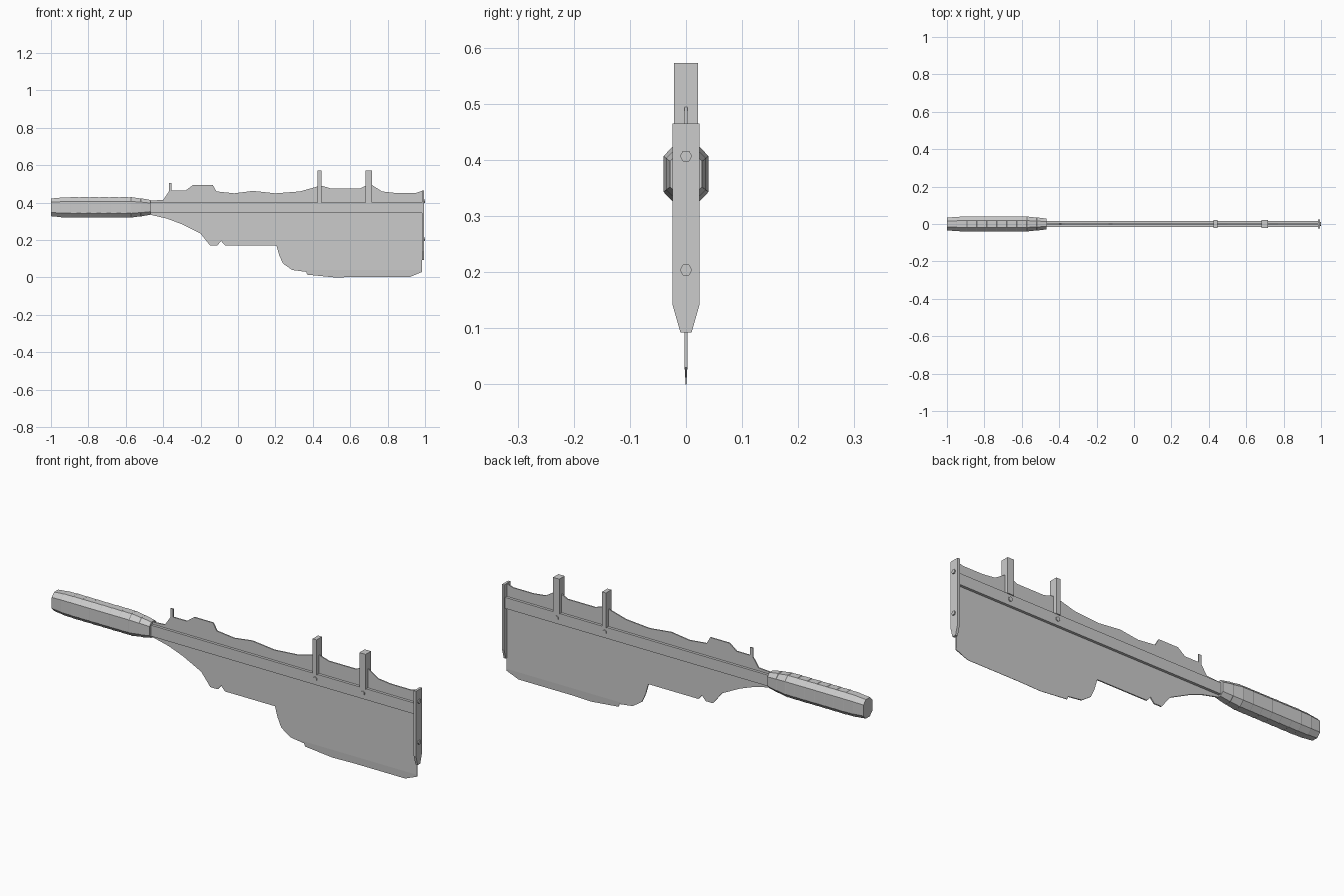
import bpy, bmesh, math
from mathutils import Matrix

if "Cube" in bpy.data.objects:
    bpy.data.objects.remove(bpy.data.objects["Cube"])


def finish(name, bm):
    bmesh.ops.recalc_face_normals(bm, faces=bm.faces)
    me = bpy.data.meshes.new(name)
    bm.to_mesh(me)
    bm.free()
    ob = bpy.data.objects.new(name, me)
    bpy.context.collection.objects.link(ob)
    return ob


def prism(points, offset):
    """Closed profile of 3D points extruded along offset."""
    bm = bmesh.new()
    face = bm.faces.new([bm.verts.new(p) for p in points])
    ext = bmesh.ops.extrude_face_region(bm, geom=[face])["geom"]
    bmesh.ops.translate(bm, vec=offset,
                        verts=[v for v in ext if isinstance(v, bmesh.types.BMVert)])
    return bm


def box(name, x0, x1, y, z0, z1):
    pts = [(x0, -y, z0), (x1, -y, z0), (x1, -y, z1), (x0, -y, z1)]
    return finish(name, prism(pts, (0, 2 * y, 0)))


def bolt(name, loc, axis, radius, depth):
    bm = bmesh.new()
    bmesh.ops.create_cone(bm, cap_ends=True, segments=6, radius1=radius,
                          radius2=radius, depth=depth)
    turn = Matrix.Rotation(math.pi / 2, 4, axis)
    if axis == 'Y':
        turn = turn @ Matrix.Rotation(math.pi / 2 - math.pi / 2, 4, 'Z')
    bmesh.ops.transform(bm, matrix=Matrix.Translation(loc) @ turn, verts=bm.verts)
    return finish(name, bm)


# Ragged blade sheet, thinned towards the cutting edge
top = [(-0.48, .41), (-.40, .415), (-.37, .46), (-.37, .505), (-.355, .505),
       (-.355, .465), (-.28, .465), (-.24, .495), (-.135, .495), (-.115, .46),
       (-.02, .45), (.08, .463), (.20, .45), (.33, .46), (.42, .485), (.45, .49),
       (.50, .475), (.65, .475), (.69, .495), (.715, .495), (.77, .46),
       (.84, .452), (.95, .452), (.985, .463)]
bottom = [(.985, .03), (.92, .003), (.63, .003), (.52, 0), (.37, .015),
          (.365, .03), (.29, .04), (.24, .075), (.22, .12), (.205, .172),
          (-.07, .172), (-.09, .195), (-.11, .172), (-.15, .172),
          (-.20, .235), (-.30, .285), (-.38, .315), (-.48, .338)]
T, EDGE_Z = .003, .04
bm = prism([(x, -T, z) for x, z in top + bottom], (0, 2 * T, 0))
bmesh.ops.bisect_plane(bm, geom=bm.verts[:] + bm.edges[:] + bm.faces[:],
                       plane_co=(0, 0, EDGE_Z), plane_no=(0, 0, 1))
for v in bm.verts:
    if v.co.z < EDGE_Z:
        v.co.y *= .2 + .8 * v.co.z / EDGE_Z
finish("blade", bm)

# Stiffening rail along both sides of the blade
box("rail", -.48, .986, .016, .345, .40)

# Upright brackets and their side bolts
for i, (x0, x1) in enumerate([(.425, .447), (.682, .716)], 1):
    box(f"bracket_{i}", x0, x1, .021, .398, .573)
    for side, tag in ((-1, "front"), (1, "back")):
        bolt(f"rail_bolt_{i}_{tag}", ((x0 + x1) / 2, side * .017, .375), 'X', .011, .008)

# End plate with tapered foot and two hex bolts
plate = [(-.024, .465), (.024, .465), (.024, .142), (.010, .093),
         (-.010, .093), (-.024, .142)]
finish("end_plate", prism([(.983, y, z) for y, z in plate], (.012, 0, 0)))
for i, z in enumerate((.407, .204), 1):
    bolt(f"end_bolt_{i}", (.995, 0, z), 'Y', .011, .010)

# Eight-sided wrapped grip, each band slightly overlapping the next
section = [(.018, .055), (.04, .032), (.04, -.032), (.018, -.055),
           (-.018, -.055), (-.04, -.032), (-.04, .032), (-.018, .055)]


def grip_scale(x):
    if x < -.93:
        return .86 + .14 * (x + 1) / .07
    if x > -.56:
        return 1 - .27 * (x + .56) / .095
    return 1.0


BANDS = 10
step = .535 / BANDS
stations = []
for i in range(BANDS):
    x = -1 + i * step
    stations += [(x, grip_scale(x)), (x + step - .002, grip_scale(x + step) * .975)]
bm = bmesh.new()
rings = [[bm.verts.new((x, y * s, .375 + z * s)) for y, z in section]
         for x, s in stations]
for a, b in zip(rings, rings[1:]):
    for k in range(8):
        bm.faces.new((a[k], a[(k + 1) % 8], b[(k + 1) % 8], b[k]))
bm.faces.new(rings[0])
bm.faces.new(rings[-1])
finish("grip", bm)
